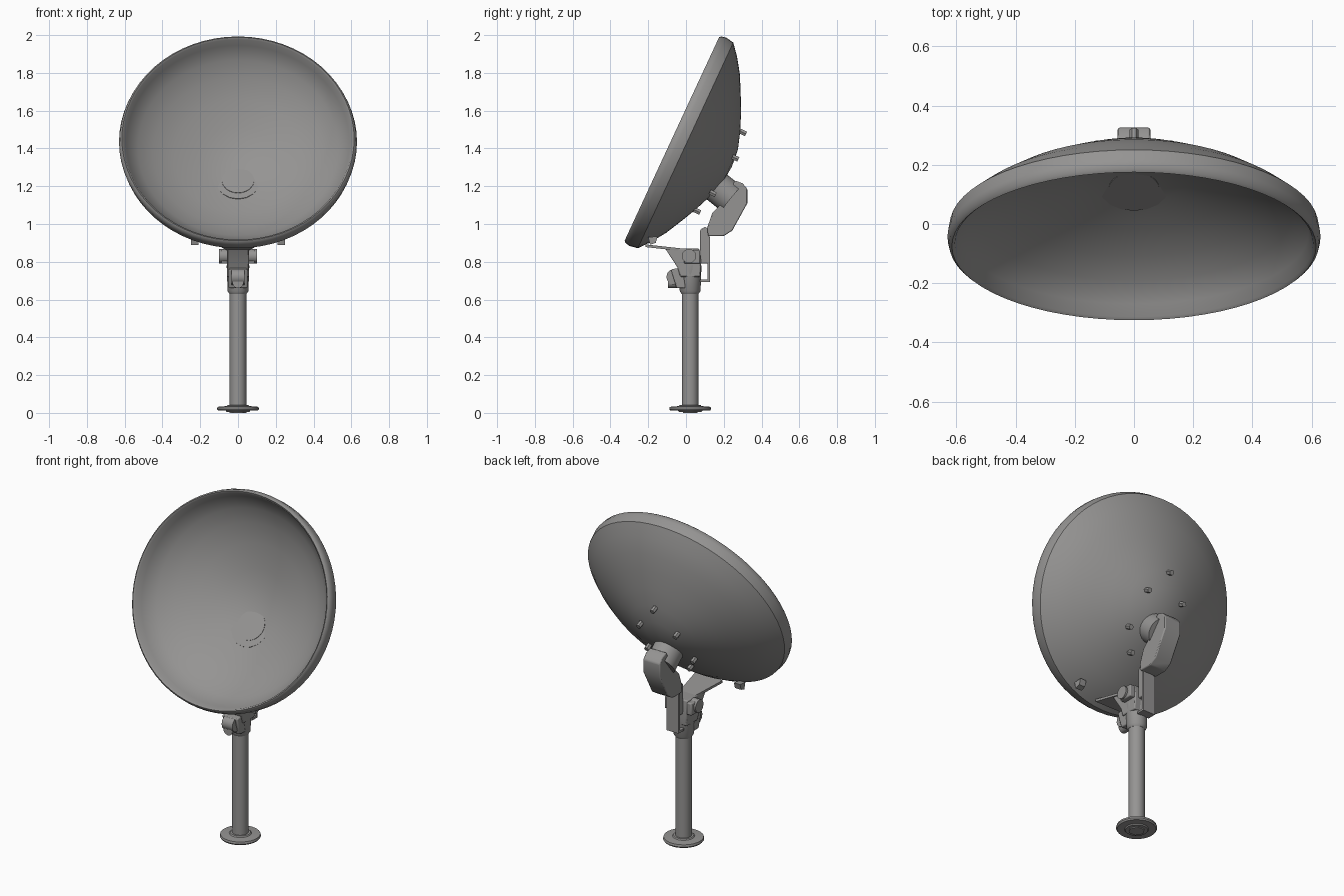
import bpy, bmesh, math
from mathutils import Matrix, Vector

if "Cube" in bpy.data.objects:
    bpy.data.objects.remove(bpy.data.objects["Cube"], do_unlink=True)

grey = bpy.data.materials.new("warm grey metal")
grey.use_nodes = True
COLOUR = (0.3, 0.295, 0.29, 1)
grey.diffuse_color = COLOUR
grey.node_tree.nodes["Principled BSDF"].inputs["Base Color"].default_value = COLOUR

POLE_Y = 0.022
TILT = math.radians(65.1)
# Dish frame: local z looks out of the dish, local y runs up its face
DISH = Matrix.Translation((0, -0.075, 1.45)) @ Matrix.Rotation(TILT, 4, "X")


def finish(name, bm, bevel=0, angle=35):
    bmesh.ops.recalc_face_normals(bm, faces=bm.faces)
    mesh = bpy.data.meshes.new(name)
    bm.to_mesh(mesh)
    bm.free()
    mesh.materials.append(grey)
    ob = bpy.data.objects.new(name, mesh)
    bpy.context.collection.objects.link(ob)
    if bevel:
        mod = ob.modifiers.new("bevel", "BEVEL")
        mod.width, mod.segments = bevel, 2
    bpy.ops.object.select_all(action="DESELECT")
    ob.select_set(True)
    bpy.context.view_layer.objects.active = ob
    bpy.ops.object.shade_smooth_by_angle(angle=math.radians(angle))
    return ob


def lathe(name, profile, matrix, steps=32, angle=35):
    """Spin (radius, height) points about local z."""
    bm = bmesh.new()
    verts = [bm.verts.new((r, 0, h)) for r, h in profile]
    edges = [bm.edges.new(pair) for pair in zip(verts, verts[1:])]
    bmesh.ops.spin(bm, geom=verts + edges, axis=(0, 0, 1), cent=(0, 0, 0),
                   steps=steps, angle=math.tau)
    bmesh.ops.remove_doubles(bm, verts=bm.verts, dist=0.0005)
    bm.transform(matrix)
    return finish(name, bm, angle=angle)


def rod(name, a, b, radius, steps=24):
    """Closed cylinder between two points."""
    a, b = Vector(a), Vector(b)
    turn = (b - a).to_track_quat("Z", "Y").to_matrix().to_4x4()
    length = (b - a).length
    return lathe(name, [(0, 0), (radius, 0), (radius, length), (0, length)],
                 Matrix.Translation(a) @ turn, steps)


def prism(name, outline, half, centre=0, bevel=0.006):
    """Side outline of (y, z) points, given width along x."""
    bm = bmesh.new()
    face = bm.faces.new([bm.verts.new((centre - half, y, z)) for y, z in outline])
    new = bmesh.ops.extrude_face_region(bm, geom=[face])["geom"]
    bmesh.ops.translate(bm, vec=(2 * half, 0, 0),
                        verts=[v for v in new if isinstance(v, bmesh.types.BMVert)])
    return finish(name, bm, bevel)


# Dish: rolled lip, outer bowl and inner bowl in one profile
outer = [(0, -.35), (.1, -.341), (.2, -.31), (.3, -.27), (.39, -.227), (.48, -.182),
         (.56, -.13), (.607, -.092), (.622, -.08)]
lip = [(.63, -.035), (.624, -.008), (.615, 0), (.605, -.008)]
inner = [(.59, -.05), (.53, -.11), (.45, -.165), (.34, -.215), (.2, -.26), (.1, -.283), (0, -.29)]
lathe("dish", outer + lip + inner, DISH @ Matrix.Diagonal((1, .965, 1, 1)), 64, 40)

# Feed mount passing through the bowl, with a round plate inside
axis = Vector((0, .78, -.626))
plate = Vector((0, .118, 1.222))
rod("inner_plate", plate - axis * .002, plate + axis * .03, .115, 16)
drum = Vector((0, .19, 1.175))
rod("mount_drum", drum - axis * .09, drum + axis * .062, .085)

# Small bolts on the back of the bowl: dish x, dish y, depth
for i, (x, y, d) in enumerate([(0, .19, .31), (.12, .05, .33), (-.12, .05, .33),
                               (.15, -.17, .3), (-.15, -.17, .3),
                               (.07, -.29, .265), (-.07, -.29, .265)]):
    rod(f"dish_bolt_{i + 1}", DISH @ Vector((x, y, -d)),
        DISH @ Vector((x, y, -d - .035)), .015, 6)

# Bent support arm behind the mount
prism("support_arm", [(.26, 1.23), (.3, 1.215), (.325, 1.185), (.325, 1.11), (.245, .965),
                      (.2, .936), (.117, .936), (.112, .98), (.14, 1.06), (.2, 1.12)], .055)
prism("arm_knuckle", [(.075, .79), (.125, .79), (.125, .97), (.1, .985), (.075, .97)], .035)
prism("rear_guard", [(.075, .705), (.115, .705), (.115, .93), (.127, .93), (.127, .693),
                     (.075, .693)], .04, bevel=0)

# Head on top of the pole
prism("head_block", [(-.11, .87), (.07, .87), (.08, .8), (.075, .72), (-.03, .72),
                     (-.045, .77)], .058)
lathe("pole_collar", [(0, .63), (.045, .63), (.055, .645), (.06, .78), (0, .78)],
      Matrix.Translation((0, POLE_Y, 0)))
for side, s in (("left", 1), ("right", -1)):
    rod(f"pivot_{side}", (s * .05, .016, .83), (s * .1, .016, .83), .038, 12)
    prism(f"pivot_lug_{side}", [(-.01, .79), (.075, .79), (.075, .862), (-.01, .862)],
          .017, s * .072)
    # Clips under the dish rim
    prism(f"rim_clip_{side}", [(-.2, .93), (-.15, .935), (-.16, .9), (-.19, .89)],
          .02, s * .23, 0)

# Tilt lock knob at the front of the head
rod("knob_wheel", (-.035, -.062, .72), (.035, -.062, .72), .042, 12)
rod("knob_bolt", (0, -.095, .69), (0, 0, .69), .03, 12)
prism("knob_bracket", [(-.08, .76), (-.02, .77), (0, .66), (-.05, .66)], .05)

# Flat brace from the head to the lower rim
bm = bmesh.new()
corners = []
for y, z, w in ((-.215, .892, .09), (.0, .868, .05)):
    for dz in (0, -.014):
        corners += [bm.verts.new((s * w, y, z + dz)) for s in (-1, 1)]
bmesh.ops.convex_hull(bm, input=corners)
finish("lower_brace", bm)

# Pole and foot
rod("pole", (0, POLE_Y, .02), (0, POLE_Y, .65), .044)
lathe("foot", [(0, .006), (.06, .006), (.065, .012), (.105, .012), (.111, .02), (.108, .032),
               (.06, .036), (.055, .042), (0, .042)], Matrix.Translation((0, POLE_Y, 0)))
rod("foot_nut", (0, POLE_Y, 0), (0, POLE_Y, .02), .045, 6)
